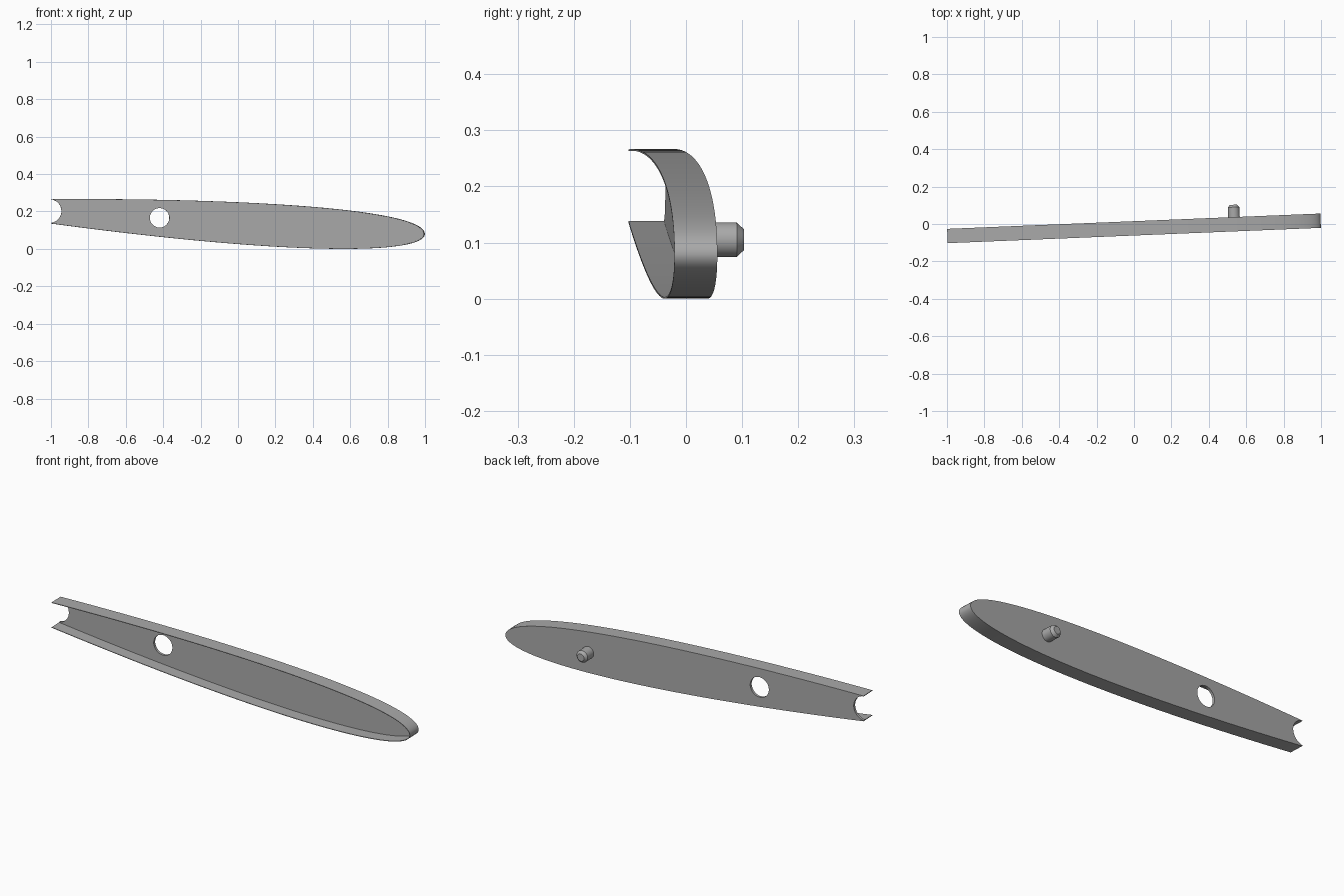
import bpy, bmesh, math
from mathutils import Matrix, Vector
from mathutils.geometry import interpolate_bezier

cube = bpy.data.objects.get("Cube")
if cube:
    bpy.data.objects.remove(cube, do_unlink=True)

grey = bpy.data.materials.new("plain grey")
grey.use_nodes = True
colour = (0.4, 0.4, 0.4, 1)
grey.diffuse_color = colour
grey.node_tree.nodes["Principled BSDF"].inputs["Base Color"].default_value = colour

DEPTH, PLATE, WALL = 0.0765, 0.013, 0.003
# The whole part is turned slightly about the vertical axis
PLACE = Matrix.Translation((0, 0.015, 0)) @ Matrix.Rotation(math.radians(2.35), 4, 'Z')


def make(name, bm):
    bmesh.ops.recalc_face_normals(bm, faces=bm.faces)
    mesh = bpy.data.meshes.new(name)
    bm.to_mesh(mesh)
    bm.free()
    ob = bpy.data.objects.new(name, mesh)
    bpy.context.collection.objects.link(ob)
    mesh.materials.append(grey)
    ob.matrix_world = PLACE
    return ob


def activate(ob):
    bpy.ops.object.select_all(action='DESELECT')
    ob.select_set(True)
    bpy.context.view_layer.objects.active = ob


def lathe(name, x, z, rings, sides=48):
    """Closed round solid along y from (y, radius) rings."""
    bm = bmesh.new()
    loops = [[bm.verts.new((x + r * math.cos(a), y, z + r * math.sin(a)))
              for a in (math.tau * i / sides for i in range(sides))] for y, r in rings]
    for a, b in zip(loops, loops[1:]):
        for i in range(sides):
            j = (i + 1) % sides
            bm.faces.new((a[i], a[j], b[j], b[i]))
    bm.faces.new(loops[0])
    bm.faces.new(loops[-1])
    return make(name, bm)


# Pointed blade outline: upper edge to the tip, then lower edge back
def edge(*pts):
    return interpolate_bezier(*[Vector((x, 0, z)) for x, z in pts], 48)


TIP = 0.997
upper = edge((-1, 0.266), (-0.1, 0.272), (TIP, 0.225), (TIP, 0.08))
lower = edge((TIP, 0.08), (TIP, -0.03), (0.3, -0.04), (-1, 0.135))
outline = upper + lower[1:]

# Back plate
bm = bmesh.new()
face = bm.faces.new([bm.verts.new(p) for p in outline])
new = bmesh.ops.extrude_face_region(bm, geom=[face])["geom"]
bmesh.ops.translate(bm, vec=(0, -PLATE, 0),
                    verts=[g for g in new if isinstance(g, bmesh.types.BMVert)])
plate = make("back_plate", bm)

# Round hole and end notch cut through the plate
for label, x, z, r in (("hole_cutter", -0.42, 0.166, 0.052),
                       ("notch_cutter", -1.008, 0.202, 0.063)):
    cutter = lathe(label, x, z, [(-0.05, r), (0.05, r)])
    cutter.hide_render = True
    mod = plate.modifiers.new(label, 'BOOLEAN')
    mod.operation, mod.solver, mod.object = 'DIFFERENCE', 'EXACT', cutter
    activate(plate)
    bpy.ops.object.modifier_apply(modifier=mod.name)
    bpy.data.objects.remove(cutter, do_unlink=True)

# Thin rim wall around the outline, open at the notched end
bm = bmesh.new()
rows = []
for i, p in enumerate(outline):
    t = outline[min(i + 1, len(outline) - 1)] - outline[max(i - 1, 0)]
    inner = p + Vector((-t.z, 0, t.x)).normalized() * -WALL
    rows.append([bm.verts.new(q + Vector((0, y, 0)))
                 for q, y in ((p, 0), (p, -DEPTH), (inner, -DEPTH), (inner, 0))])
for a, b in zip(rows, rows[1:]):
    for i in range(4):
        j = (i + 1) % 4
        bm.faces.new((a[i], a[j], b[j], b[i]))
bm.faces.new(rows[0])
bm.faces.new(rows[-1])
rim = make("rim_wall", bm)

# Chamfered peg on the back
peg = lathe("peg", 0.535, 0.105, [(-0.005, 0.031), (0.053, 0.031), (0.066, 0.019)])

for ob in (plate, rim, peg):
    activate(ob)
    bpy.ops.object.shade_smooth_by_angle(angle=math.radians(30))
